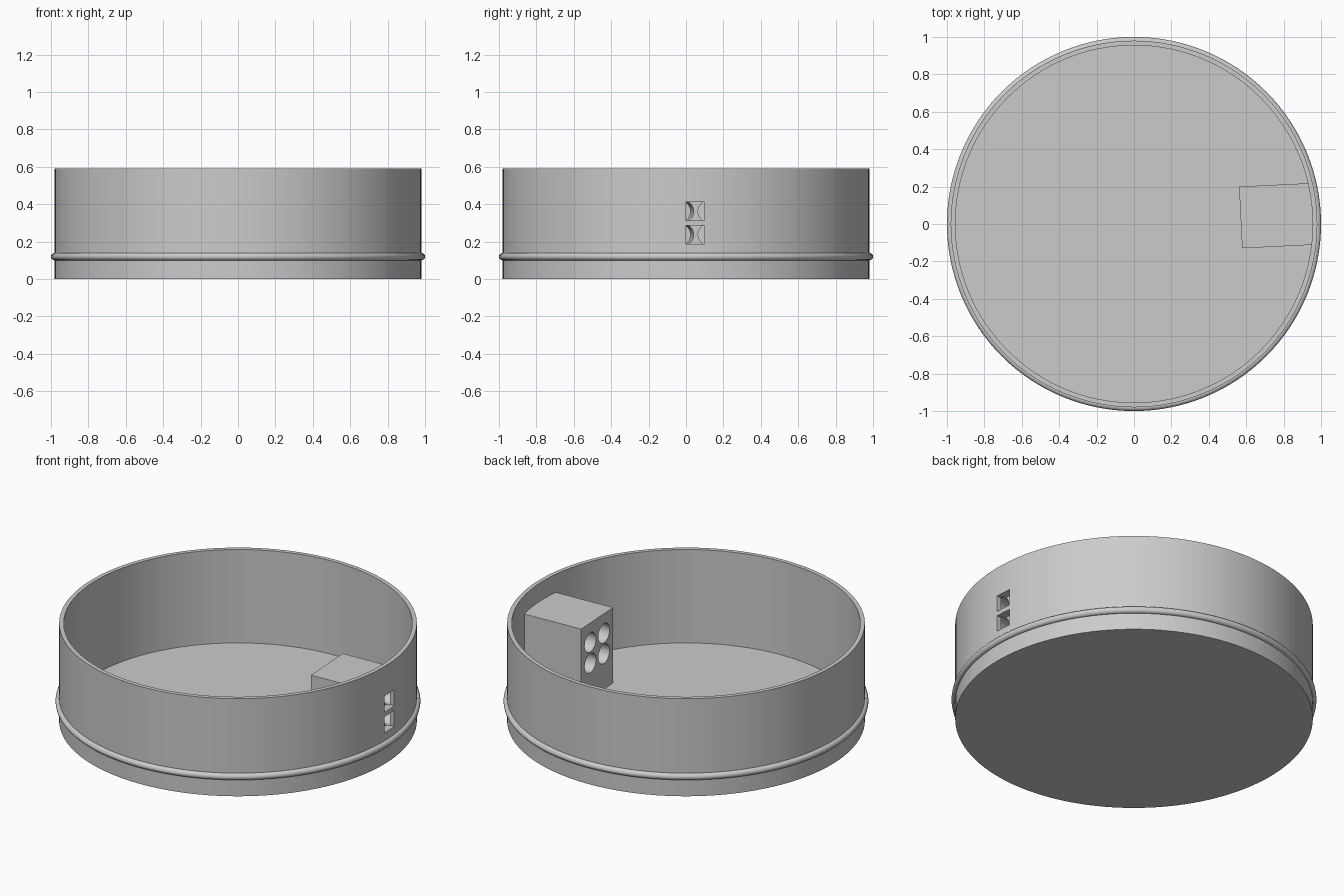
import bpy
import bmesh
from math import pi, radians
from mathutils import Matrix, Vector

cube = bpy.data.objects.get("Cube")
if cube:
    bpy.data.objects.remove(cube, do_unlink=True)

RADIUS, INNER, HEIGHT, FLOOR = 0.98, 0.955, 0.59, 0.025
SEGMENTS = 128
BORE_LEVELS = (0.237, 0.362)

grey = bpy.data.materials.new("light grey")
grey.use_nodes = True
colour = (0.6, 0.6, 0.6, 1)
grey.diffuse_color = colour
grey.node_tree.nodes["Principled BSDF"].inputs["Base Color"].default_value = colour

# Local frame of the block: x runs outward, slightly turned about z
frame = Matrix.Translation((0.57, 0.035, 0)) @ Matrix.Rotation(radians(2.8), 4, "Z")


def finish(name, bm):
    bmesh.ops.recalc_face_normals(bm, faces=bm.faces)
    mesh = bpy.data.meshes.new(name)
    bm.to_mesh(mesh)
    bm.free()
    mesh.materials.append(grey)
    obj = bpy.data.objects.new(name, mesh)
    bpy.context.collection.objects.link(obj)
    return obj


def box(name, low, high, matrix):
    low, high = Vector(low), Vector(high)
    bm = bmesh.new()
    bmesh.ops.create_cube(bm, size=1)
    size = Matrix.Diagonal((*(high - low), 1))
    bm.transform(matrix @ Matrix.Translation((low + high) / 2) @ size)
    return finish(name, bm)


def cylinder(name, radius, depth, segments, matrix):
    bm = bmesh.new()
    bmesh.ops.create_cone(bm, cap_ends=True, segments=segments, radius1=radius,
                          radius2=radius, depth=depth, matrix=matrix)
    return finish(name, bm)


def select(obj):
    bpy.ops.object.select_all(action="DESELECT")
    obj.select_set(True)
    bpy.context.view_layer.objects.active = obj


def cut(obj, cutter, operation="DIFFERENCE"):
    cutter.hide_render = True
    mod = obj.modifiers.new("cut", "BOOLEAN")
    mod.object, mod.operation, mod.solver = cutter, operation, "EXACT"
    select(obj)
    bpy.ops.object.modifier_apply(modifier=mod.name)


# Round tray: turned wall and floor
bm = bmesh.new()
profile = [(0, 0), (RADIUS, 0), (RADIUS, HEIGHT), (INNER, HEIGHT), (INNER, FLOOR), (0, FLOOR)]
verts = [bm.verts.new((r, 0, z)) for r, z in profile]
edges = [bm.edges.new(pair) for pair in zip(verts, verts[1:])]
bmesh.ops.spin(bm, geom=verts + edges, cent=(0, 0, 0), axis=(0, 0, 1),
               angle=2 * pi, steps=SEGMENTS)
bmesh.ops.remove_doubles(bm, verts=bm.verts, dist=0.0005)
tray = finish("tray", bm)

# Connector block, its back rounded to sit inside the wall
block = box("connector_block", (0, -0.165, FLOOR - 0.005), (0.45, 0.165, 0.48), frame)
limit = cylinder("limit", 0.967, 2, SEGMENTS, Matrix.Identity(4))
cut(block, limit, "INTERSECT")
cutters = [limit]

# Four round bores in the block, two square windows through the wall
for z in BORE_LEVELS:
    for side in (-1, 1):
        place = frame @ Matrix.Translation((0.13, side * 0.07, z)) @ Matrix.Rotation(pi / 2, 4, "Y")
        bore = cylinder("bore", 0.058, 0.5, 48, place)
        cut(block, bore)
        cutters.append(bore)
    window = box("window", (0.93, 0, z - 0.049), (1.1, 0.1, z + 0.049), Matrix.Identity(4))
    cut(block, window)
    cut(tray, window)
    cutters.append(window)

for cutter in cutters:
    bpy.data.objects.remove(cutter, do_unlink=True)

# Rounded band around the outside
bpy.ops.mesh.primitive_torus_add(major_segments=SEGMENTS, minor_segments=16,
                                 major_radius=RADIUS, minor_radius=0.02,
                                 location=(0, 0, 0.12))
band = bpy.context.object
band.name = "outer_band"
band.data.materials.append(grey)

for obj in (tray, block, band):
    select(obj)
    bpy.ops.object.shade_smooth_by_angle(angle=radians(30))
